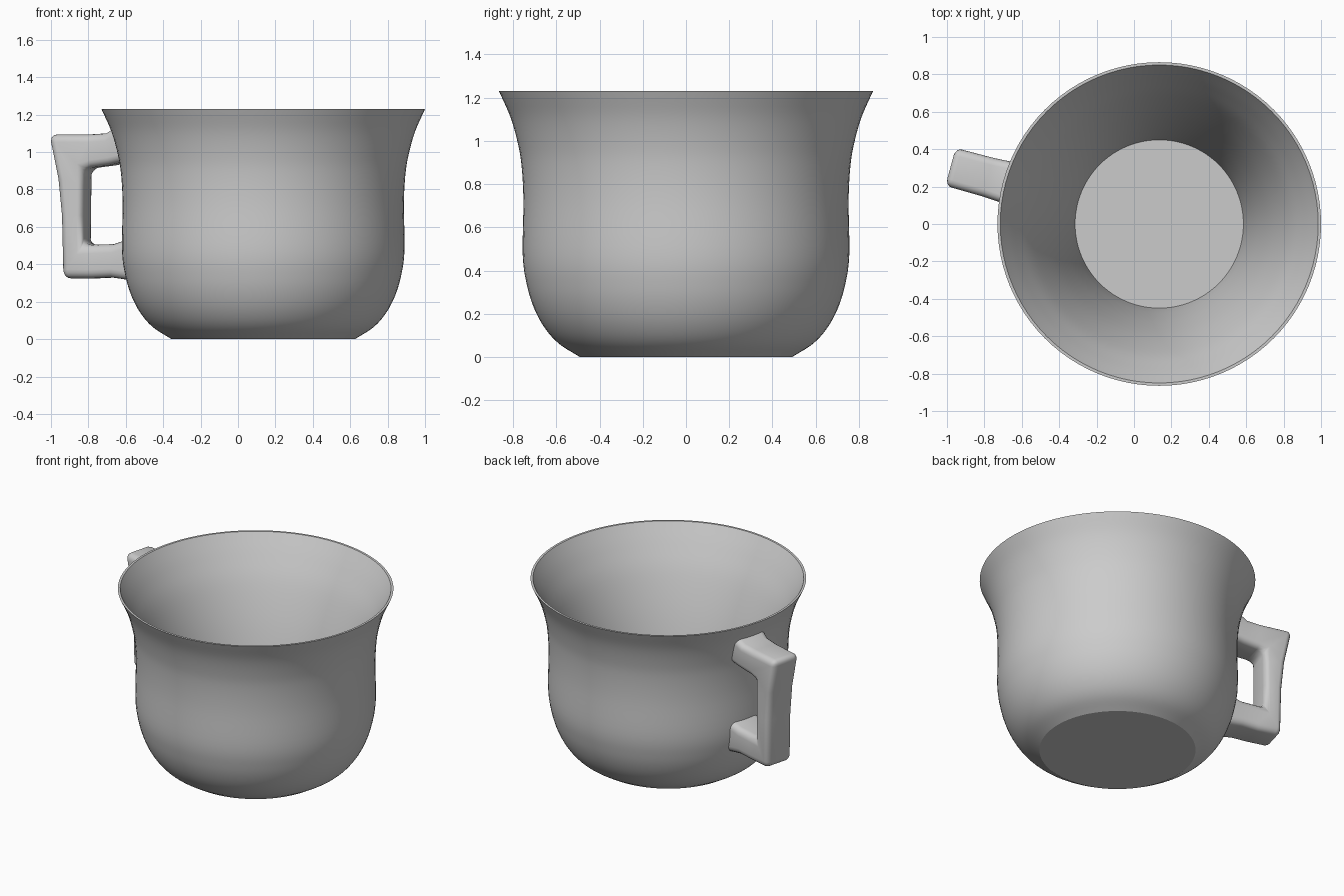
import bpy, bmesh, math
from mathutils import Vector, Matrix

cube = bpy.data.objects.get("Cube")
if cube:
    bpy.data.objects.remove(cube)

CENTRE = Vector((0.135, 0, 0))
HANDLE_ANGLE = math.radians(180 - 15.3)

grey = bpy.data.materials.new("plain grey")
grey.use_nodes = True
colour = (0.6, 0.6, 0.6, 1)
grey.diffuse_color = colour
grey.node_tree.nodes["Principled BSDF"].inputs["Base Color"].default_value = colour


def smooth_path(points, steps=5):
    """Catmull-Rom curve through the points."""
    pts = [Vector(p) for p in points]
    pts = [2 * pts[0] - pts[1]] + pts + [2 * pts[-1] - pts[-2]]
    path = []
    for a, b, c, d in zip(pts, pts[1:], pts[2:], pts[3:]):
        for i in range(steps):
            t = i / steps
            path.append(0.5 * (2 * b + (c - a) * t + (2 * a - 5 * b + 4 * c - d) * t ** 2
                               + (3 * b - a - 3 * c + d) * t ** 3))
    return path + [pts[-2]]


def add_object(name, bm):
    bmesh.ops.recalc_face_normals(bm, faces=bm.faces)
    mesh = bpy.data.meshes.new(name)
    bm.to_mesh(mesh)
    bm.free()
    mesh.materials.append(grey)
    obj = bpy.data.objects.new(name, mesh)
    bpy.context.collection.objects.link(obj)
    obj.location = CENTRE
    bpy.ops.object.select_all(action="DESELECT")
    obj.select_set(True)
    bpy.context.view_layer.objects.active = obj
    return obj


# Cup body: flared outer wall, thin lip, funnel-shaped inner wall and flat floor, spun round
outer = smooth_path([(0.49, 0), (0.585, 0.06), (0.65, 0.13), (0.7, 0.22), (0.735, 0.33),
                     (0.755, 0.47), (0.752, 0.72), (0.76, 0.88), (0.778, 0.99),
                     (0.812, 1.11), (0.865, 1.23)])
inner = smooth_path([(0.85, 1.23), (0.772, 1.1), (0.688, 0.94), (0.597, 0.7),
                     (0.525, 0.44), (0.476, 0.2), (0.45, 0.02)])
profile = [Vector((0, 0))] + outer + inner + [Vector((0, 0.02))]
bm = bmesh.new()
verts = [bm.verts.new((p.x, 0, p.y)) for p in profile]
edges = [bm.edges.new(pair) for pair in zip(verts, verts[1:])]
bmesh.ops.spin(bm, geom=verts + edges, axis=(0, 0, 1), cent=(0, 0, 0),
               angle=math.tau, steps=96, use_duplicate=False)
bmesh.ops.remove_doubles(bm, verts=bm.verts, dist=0.0001)
add_object("cup_body", bm)
bpy.ops.object.shade_smooth_by_angle(angle=math.radians(22))

# Handle: squared loop of (outer r, outer z, inner r, inner z, half width) sections
sections = [(0.8, 1.13, 0.745, 0.95, 0.12), (0.85, 1.1, 0.83, 0.93, 0.113),
            (0.95, 1.094, 0.93, 0.917, 0.107), (1.165, 1.094, 0.972, 0.905, 0.105),
            (1.116, 0.86, 0.972, 0.82, 0.104), (1.096, 0.66, 0.974, 0.66, 0.104),
            (1.088, 0.325, 0.976, 0.502, 0.104), (0.93, 0.325, 0.91, 0.505, 0.106),
            (0.82, 0.33, 0.81, 0.508, 0.109), (0.715, 0.315, 0.735, 0.53, 0.117)]
bm = bmesh.new()
rings = []
for ro, zo, ri, zi, w in sections:
    rings.append([bm.verts.new(co) for co in
                  ((ro, -w, zo), (ro, w, zo), (ri, w, zi), (ri, -w, zi))])
for a, b in zip(rings, rings[1:]):
    for i in range(4):
        j = (i + 1) % 4
        bm.faces.new((a[i], a[j], b[j], b[i]))
bmesh.ops.rotate(bm, verts=bm.verts, cent=(0, 0, 0), matrix=Matrix.Rotation(HANDLE_ANGLE, 3, "Z"))
handle = add_object("handle", bm)
bevel = handle.modifiers.new("rounded_edges", "BEVEL")
bevel.width = 0.04
bevel.segments = 4
bevel.limit_method = "ANGLE"
bevel.angle_limit = math.radians(40)
bpy.ops.object.shade_smooth()
